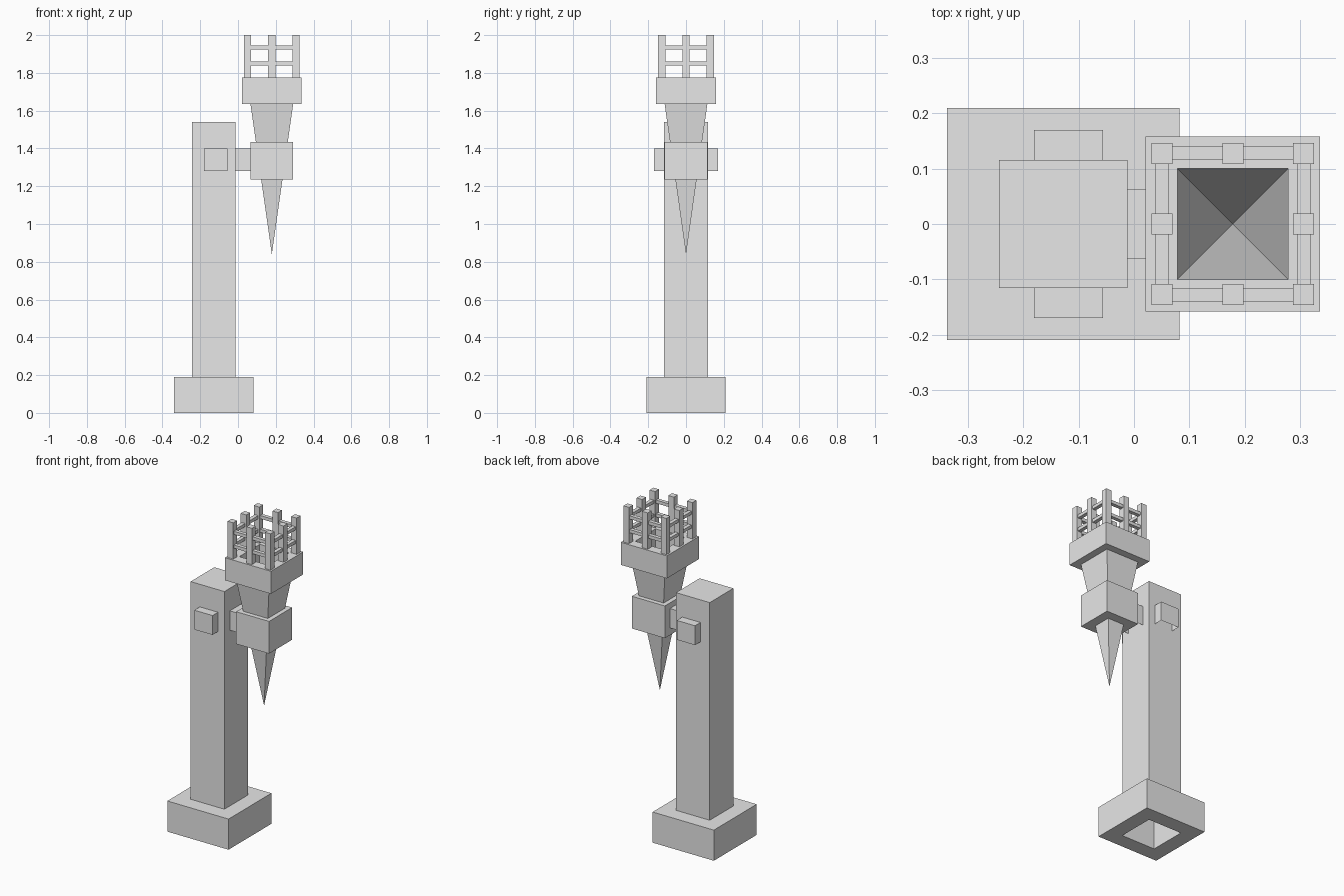
import bpy
import bmesh
from mathutils import Vector

cube = bpy.data.objects.get("Cube")
if cube:
    bpy.data.objects.remove(cube, do_unlink=True)

GREY = (0.8, 0.8, 0.8, 1.0)
stone = bpy.data.materials.new("light_grey")
stone.use_nodes = True
stone.diffuse_color = GREY
stone.node_tree.nodes["Principled BSDF"].inputs["Base Color"].default_value = GREY

CORNERS = [(-1, -1), (1, -1), (1, 1), (-1, 1)]
UP, DOWN = Vector((0, 0, 1)), Vector((0, 0, -1))
LEFT, RIGHT = Vector((1, 0, 0)), Vector((-1, 0, 0))


def finish(name, bm):
    mesh = bpy.data.meshes.new(name)
    bm.to_mesh(mesh)
    bm.free()
    mesh.materials.append(stone)
    obj = bpy.data.objects.new(name, mesh)
    bpy.context.collection.objects.link(obj)
    return obj


def square_sweep(name, x, profile, cap=False, closed=False):
    """Carry a (half width, height) profile round a square centred on x."""
    bm = bmesh.new()
    rings = []
    for half, z in profile:
        if half == 0:
            rings.append([bm.verts.new((x, 0, z))] * 4)
        else:
            rings.append([bm.verts.new((x + cx * half, cy * half, z)) for cx, cy in CORNERS])
    pairs = list(zip(rings, rings[1:]))
    if closed:
        pairs.append((rings[-1], rings[0]))
    for a, b in pairs:
        for i in range(4):
            j = (i + 1) % 4
            bm.faces.new(list(dict.fromkeys((a[i], a[j], b[j], b[i]))))
    if cap:
        bm.faces.new(rings[-1])
    return finish(name, bm)


def box(name, low, high, open_sides=()):
    """Box between two corners, left open on the given sides."""
    low, high = Vector(low), Vector(high)
    bm = bmesh.new()
    bmesh.ops.create_cube(bm, size=1)
    bm.normal_update()
    gone = [f for f in bm.faces if any(f.normal.dot(d) > 0.9 for d in open_sides)]
    bmesh.ops.delete(bm, geom=gone, context='FACES')
    for v in bm.verts:
        v.co = (low + high) / 2 + v.co * (high - low)
    return finish(name, bm)


# Stand: plinth with a square opening, hollow column rising from it
POST_X = -0.128
square_sweep("plinth", POST_X, [(0.116, 0), (0.21, 0), (0.21, 0.19), (0.116, 0.19)])
square_sweep("column", POST_X, [(0.116, 0), (0.116, 1.54)], cap=True)

# Side pegs and the arm holding the torch, open underneath
for side, name in ((-1, "front_peg"), (1, "back_peg")):
    ys = sorted((side * 0.116, side * 0.17))
    box(name, (-0.181, ys[0], 1.28), (-0.056, ys[1], 1.40),
        (DOWN, Vector((0, -side, 0))))
box("arm", (-0.012, -0.063, 1.28), (0.066, 0.063, 1.40), (DOWN, LEFT, RIGHT))

# Torch: hollow inverted pyramid, holder block and collar
TORCH_X = 0.179
square_sweep("torch_cone", TORCH_X, [(0, 0.84), (0.113, 1.635)])
square_sweep("holder_block", TORCH_X,
             [(0.056, 1.235), (0.113, 1.235), (0.113, 1.435), (0.085, 1.435)])
square_sweep("collar", TORCH_X,
             [(0.1, 1.635), (0.158, 1.635), (0.158, 1.775), (0.1, 1.775)], closed=True)

# Crown: eight uprights round the collar
REACH, HALF = 0.128, 0.019
for i in (-1, 0, 1):
    for j in (-1, 0, 1):
        if i or j:
            x, y = TORCH_X + i * REACH, j * REACH
            box("crown_upright", (x - HALF, y - HALF, 1.775), (x + HALF, y + HALF, 2.0))

# Two square rails linking the uprights
for z in (1.84, 1.925):
    square_sweep("crown_rail", TORCH_X,
                 [(0.117, z), (0.14, z), (0.14, z + 0.02), (0.117, z + 0.02)], closed=True)
